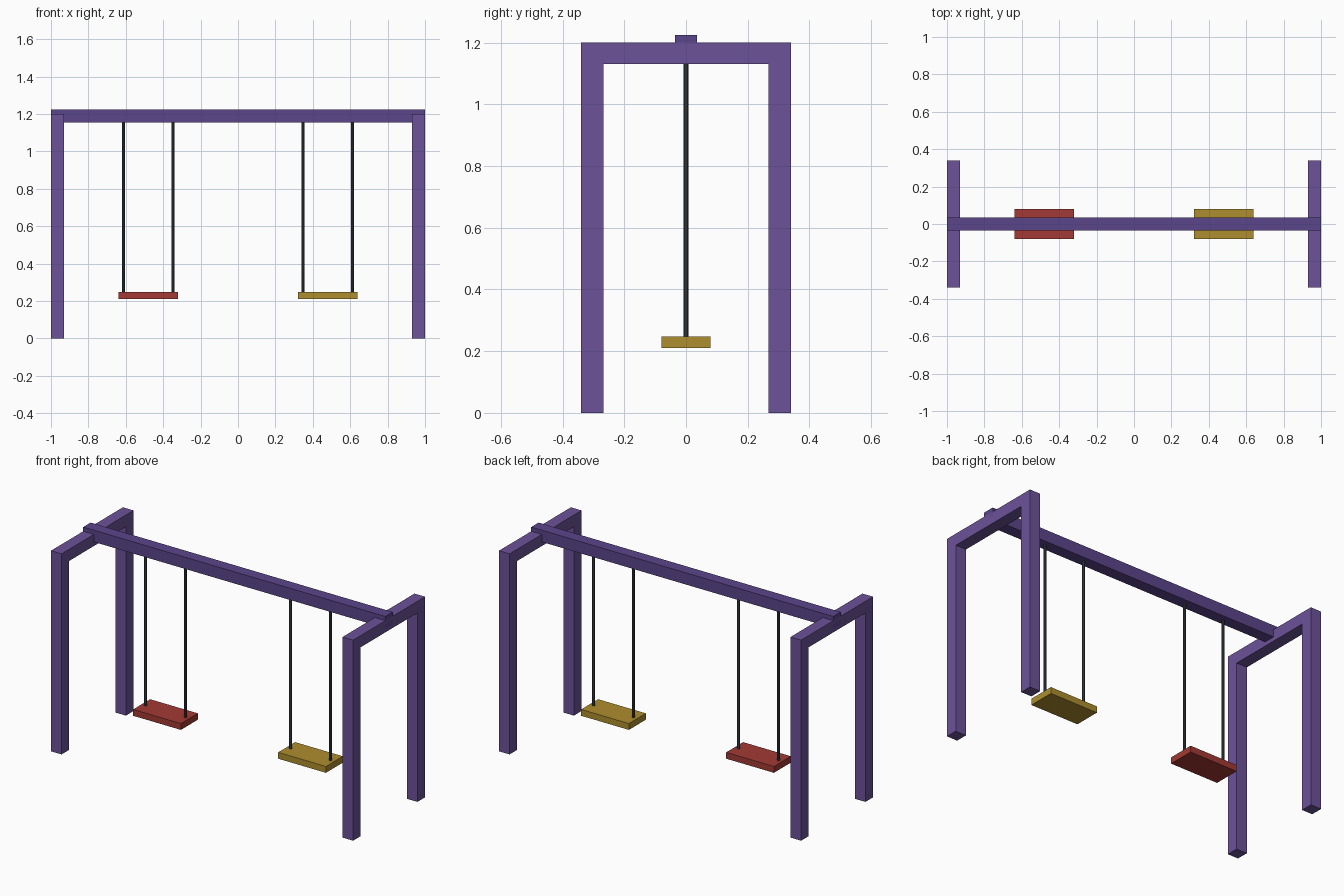
import bpy, bmesh
from mathutils import Matrix, Vector

if "Cube" in bpy.data.objects:
    bpy.data.objects.remove(bpy.data.objects["Cube"])


def material(name, rgb):
    m = bpy.data.materials.new(name)
    m.diffuse_color = (*rgb, 1)
    m.use_nodes = True
    m.node_tree.nodes["Principled BSDF"].inputs["Base Color"].default_value = m.diffuse_color
    return m


FRAME = material("purple paint", (0.15, 0.085, 0.32))
BEAM = material("dark purple paint", (0.105, 0.06, 0.26))
RED = material("red plastic", (0.36, 0.042, 0.035))
YELLOW = material("yellow plastic", (0.42, 0.27, 0.027))
ROPE = material("dark rope", (0.052, 0.06, 0.07))


def finish(name, bm, mat):
    bmesh.ops.recalc_face_normals(bm, faces=bm.faces)
    mesh = bpy.data.meshes.new(name)
    bm.to_mesh(mesh)
    bm.free()
    mesh.materials.append(mat)
    ob = bpy.data.objects.new(name, mesh)
    bpy.context.collection.objects.link(ob)
    return ob


def box(name, lo, hi, mat):
    lo, hi = Vector(lo), Vector(hi)
    bm = bmesh.new()
    bmesh.ops.create_cube(bm, size=1, matrix=Matrix.Translation((lo + hi) / 2)
                          @ Matrix.Diagonal((*(hi - lo), 1)))
    return finish(name, bm, mat)


def rope(name, x, z0, z1, radius=0.008):
    bm = bmesh.new()
    bmesh.ops.create_cone(bm, cap_ends=True, segments=8, radius1=radius, radius2=radius,
                          depth=z1 - z0, matrix=Matrix.Translation((x, 0, (z0 + z1) / 2)))
    ob = finish(name, bm, ROPE)
    bpy.ops.object.select_all(action='DESELECT')
    ob.select_set(True)
    bpy.context.view_layer.objects.active = ob
    bpy.ops.object.shade_smooth_by_angle()


def end_frame(name, x0, x1):
    # Upside-down U profile extruded along x
    o, i, top, under = 0.34, 0.268, 1.2, 1.13
    profile = [(-o, 0), (-o, top), (o, top), (o, 0), (i, 0), (i, under), (-i, under), (-i, 0)]
    bm = bmesh.new()
    face = bm.faces.new([bm.verts.new((x0, y, z)) for y, z in profile])
    ext = bmesh.ops.extrude_face_region(bm, geom=[face], use_keep_orig=True)
    bmesh.ops.translate(bm, vec=(x1 - x0, 0, 0),
                        verts=[g for g in ext["geom"] if isinstance(g, bmesh.types.BMVert)])
    return finish(name, bm, FRAME)


# Supporting structure
end_frame("left_end_frame", -1, -0.93)
end_frame("right_end_frame", 0.93, 1)
box("top_beam", (-1, -0.035, 1.155), (1, 0.035, 1.225), BEAM)

# Two swings, each a seat hung on two ropes
for side, cx, mat in (("left", -0.48, RED), ("right", 0.48, YELLOW)):
    box(side + "_seat", (cx - 0.158, -0.08, 0.21), (cx + 0.158, 0.08, 0.248), mat)
    for n, dx in (("outer", -0.132), ("inner", 0.132)):
        if cx > 0:
            dx = -dx
        rope(f"{side}_{n}_rope", cx + dx, 0.24, 1.16)
